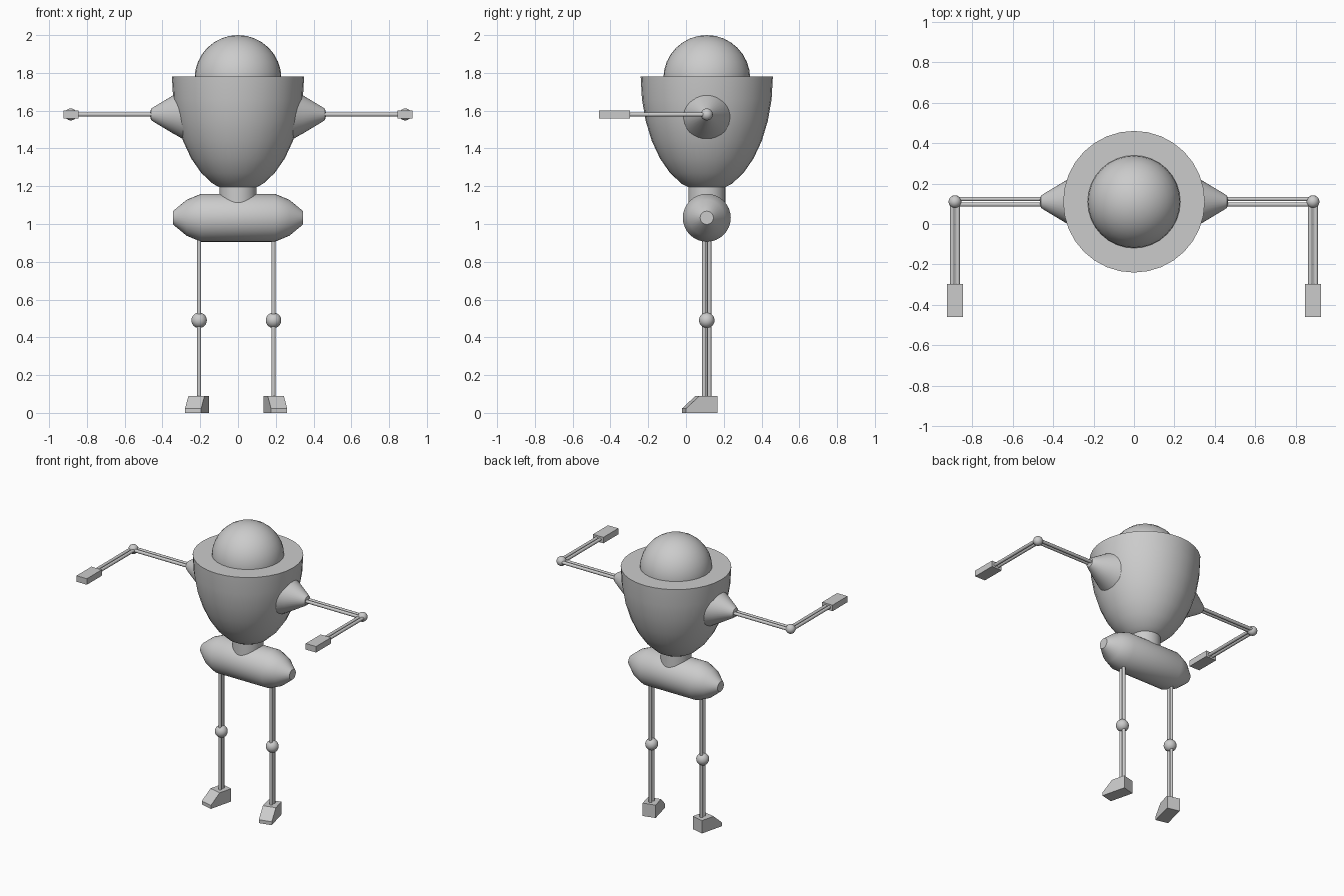
import bpy, bmesh
from math import sin, cos, pi, radians
from mathutils import Matrix, Vector

if "Cube" in bpy.data.objects:
    bpy.data.objects.remove(bpy.data.objects["Cube"])

YC = 0.11      # depth of the body axis
ARM_Z = 1.58


def finish(name, bm, matrix=None, smooth=None):
    if matrix is not None:
        bm.transform(matrix)
    bmesh.ops.recalc_face_normals(bm, faces=bm.faces)
    me = bpy.data.meshes.new(name)
    bm.to_mesh(me)
    bm.free()
    ob = bpy.data.objects.new(name, me)
    bpy.context.collection.objects.link(ob)
    if smooth:
        bpy.ops.object.select_all(action='DESELECT')
        ob.select_set(True)
        bpy.context.view_layer.objects.active = ob
        bpy.ops.object.shade_smooth_by_angle(angle=radians(smooth))
    return ob


def lathe(name, profile, matrix, n=32, smooth=40):
    """Revolve (radius, height) points around local z, ends capped."""
    bm = bmesh.new()
    rings = [[bm.verts.new((r * cos(2 * pi * i / n), r * sin(2 * pi * i / n), z))
              for i in range(n)] for r, z in profile]
    for a, b in zip(rings, rings[1:]):
        for i in range(n):
            j = (i + 1) % n
            bm.faces.new((a[i], a[j], b[j], b[i]))
    bm.faces.new(rings[0])
    bm.faces.new(rings[-1])
    return finish(name, bm, matrix, smooth)


def ball(name, r, loc, seg=32, rings=16):
    bm = bmesh.new()
    bmesh.ops.create_uvsphere(bm, u_segments=seg, v_segments=rings, radius=r)
    return finish(name, bm, Matrix.Translation(loc), 60)


def twin_rods(name, a, b, side):
    """Pair of thin parallel tubes from a to b, spread along side."""
    a, b, side = Vector(a), Vector(b), Vector(side)
    bm = bmesh.new()
    rot = (b - a).to_track_quat('Z', 'Y').to_matrix().to_4x4()
    for s in (-1, 1):
        m = Matrix.Translation((a + b) / 2 + side * s * 0.0135) @ rot
        bmesh.ops.create_cone(bm, cap_ends=True, segments=12, radius1=0.011,
                              radius2=0.011, depth=(b - a).length, matrix=m)
    return finish(name, bm, None, 40)


axis = Matrix.Translation((0, YC, 0))

# Torso: half of a tall ellipsoid with a flat top
torso = [(0.35 * cos(t), 1.78 - 0.613 * sin(t))
         for t in (i * pi / 16 for i in range(8))] + [(0.004, 1.167)]
lathe("torso", torso, axis)

# Head dome and waist
ball("head", 0.23, (0, YC, 1.77))
lathe("waist", [(0.098, 1.05), (0.098, 1.24)], axis)

# Pelvis: barrel lying along x
pelvis = [(0.035, 0.345), (0.095, 0.272), (0.127, 0.195)]
pelvis += [(r, -x) for r, x in reversed(pelvis)]
lathe("pelvis", pelvis,
      Matrix.Translation((0, YC, 1.033)) @ Matrix.Rotation(pi / 2, 4, 'Y'))

for s, side in ((-1, "left"), (1, "right")):
    # Shoulder cone with a rounded tip
    lathe(side + "_shoulder",
          [(0.142, 0.27), (0.1, 0.345), (0.042, 0.442), (0.03, 0.46), (0.012, 0.465)],
          Matrix.Translation((0, YC, ARM_Z)) @ Matrix.Rotation(s * pi / 2, 4, 'Y'))

    # Arm: upper arm, elbow, forearm, block hand
    ex = s * 0.885
    twin_rods(side + "_upper_arm", (s * 0.44, YC, ARM_Z), (ex, YC, ARM_Z), (0, 1, 0))
    ball(side + "_elbow", 0.032, (ex, YC, ARM_Z), 16, 8)
    twin_rods(side + "_forearm", (ex, YC, ARM_Z), (ex, -0.31, ARM_Z), (1, 0, 0))
    bm = bmesh.new()
    bmesh.ops.create_cube(bm, size=1)
    finish(side + "_hand", bm, Matrix.Translation((ex, -0.378, ARM_Z))
           @ Matrix.Diagonal((0.08, 0.165, 0.042, 1)))

    # Leg: thin rods with a knee ball
    lx = s * 0.197 - 0.009
    twin_rods(side + "_leg", (lx, YC, 0.06), (lx, YC, 1.0), (0, 1, 0))
    ball(side + "_knee", 0.041, (lx, YC, 0.49), 24, 12)

    # Foot: wedge-toed block turned outward
    bm = bmesh.new()
    outline = [(-0.085, 0), (0.085, 0), (0.085, 0.09), (-0.012, 0.09), (-0.085, 0.024)]
    face = bm.faces.new([bm.verts.new((-0.044, y, z)) for y, z in outline])
    ext = bmesh.ops.extrude_face_region(bm, geom=[face], use_keep_orig=True)
    bmesh.ops.translate(bm, vec=(0.088, 0, 0),
                        verts=[v for v in ext["geom"] if isinstance(v, bmesh.types.BMVert)])
    finish(side + "_foot", bm, Matrix.Translation((s * 0.207 - 0.01, 0.0725, 0))
           @ Matrix.Rotation(s * radians(14), 4, 'Z'))
